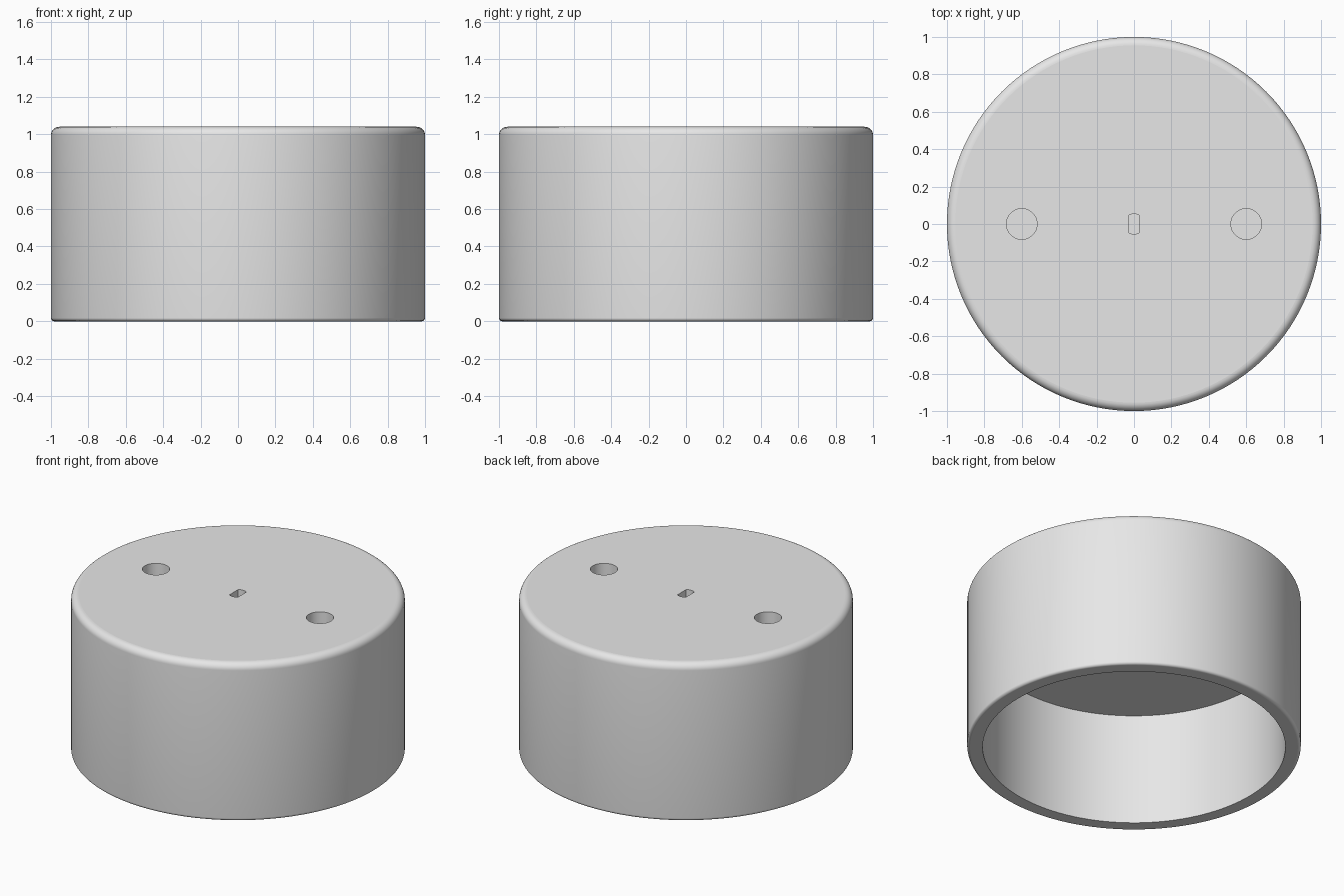
import bpy, bmesh
from math import sin, cos, pi, asin

cube = bpy.data.objects.get("Cube")
if cube:
    bpy.data.objects.remove(cube)

HEIGHT, RADIUS, INNER, DEPTH = 1.04, 1.0, 0.907, 0.74
TOP_ROUND, BASE_ROUND = 0.045, 0.018
SEGMENTS = 128

grey = bpy.data.materials.new("light grey")
grey.use_nodes = True
colour = (0.8, 0.8, 0.8, 1)
grey.diffuse_color = colour
grey.node_tree.nodes["Principled BSDF"].inputs["Base Color"].default_value = colour


def make_object(name, bm):
    bmesh.ops.recalc_face_normals(bm, faces=bm.faces)
    mesh = bpy.data.meshes.new(name)
    bm.to_mesh(mesh)
    bm.free()
    mesh.materials.append(grey)
    obj = bpy.data.objects.new(name, mesh)
    bpy.context.collection.objects.link(obj)
    return obj


def lathe(name, profile):
    """Turn a profile of (radius, z) rings, capping its first and last ring."""
    bm = bmesh.new()
    rings = [[bm.verts.new((r * cos(2 * pi * i / SEGMENTS), r * sin(2 * pi * i / SEGMENTS), z))
              for i in range(SEGMENTS)] for r, z in profile]
    for low, high in zip(rings, rings[1:]):
        for i in range(SEGMENTS):
            j = (i + 1) % SEGMENTS
            bm.faces.new((low[i], low[j], high[j], high[i]))
    bm.faces.new(rings[0])
    bm.faces.new(rings[-1])
    return make_object(name, bm)


def prism(name, outline, x, depth):
    """Upright cutter that sinks an outline into the top face."""
    bm = bmesh.new()
    face = bm.faces.new([bm.verts.new((x + px, py, HEIGHT - depth)) for px, py in outline])
    extruded = bmesh.ops.extrude_face_region(bm, geom=[face])["geom"]
    bmesh.ops.translate(bm, vec=(0, 0, depth + 0.1),
                        verts=[v for v in extruded if isinstance(v, bmesh.types.BMVert)])
    obj = make_object(name, bm)
    obj.hide_render = True
    return obj


def rounded_edge(radius, z, start, steps=8):
    """Quarter arc around the outer edge, from angle start upward."""
    centre = RADIUS - radius
    return [(centre + radius * cos(start + pi / 2 * k / steps),
             z + radius * sin(start + pi / 2 * k / steps)) for k in range(steps + 1)]


# Hollow body: cavity ceiling, inner wall, rim, outer wall, rounded top edge
profile = [(INNER, DEPTH), (INNER, 0)]
profile += rounded_edge(BASE_ROUND, BASE_ROUND, -pi / 2)
profile += rounded_edge(TOP_ROUND, HEIGHT - TOP_ROUND, 0)
body = lathe("knob_body", profile)

# Two round sockets and a double-flat shaft slot
circle = [(0.082 * cos(2 * pi * i / 48), 0.082 * sin(2 * pi * i / 48)) for i in range(48)]
slot_radius, half_flat = 0.054, 0.03
spread = asin(half_flat / slot_radius)
arc = [(slot_radius * sin(a), slot_radius * cos(a))
       for a in (spread * (k / 5 - 1) for k in range(11))]
slot = arc + [(-px, -py) for px, py in arc]
cutters = [prism("left_socket_cutter", circle, 0.6, 0.2),
           prism("right_socket_cutter", circle, -0.6, 0.2),
           prism("shaft_slot_cutter", slot, 0, 0.2)]
for cutter in cutters:
    cut = body.modifiers.new(cutter.name, "BOOLEAN")
    cut.operation, cut.solver, cut.object = "DIFFERENCE", "EXACT", cutter

# Bake the cuts, then drop the cutters
graph = bpy.context.evaluated_depsgraph_get()
finished = bpy.data.meshes.new_from_object(body.evaluated_get(graph))
body.modifiers.clear()
body.data = finished
for cutter in cutters:
    bpy.data.objects.remove(cutter)

# Smooth walls and rounds, flat horizontal faces
bpy.ops.object.select_all(action="DESELECT")
body.select_set(True)
bpy.context.view_layer.objects.active = body
bpy.ops.object.shade_smooth_by_angle(angle=pi / 6)
for poly in body.data.polygons:
    if abs(poly.normal.z) > 0.9999:
        poly.use_smooth = False
